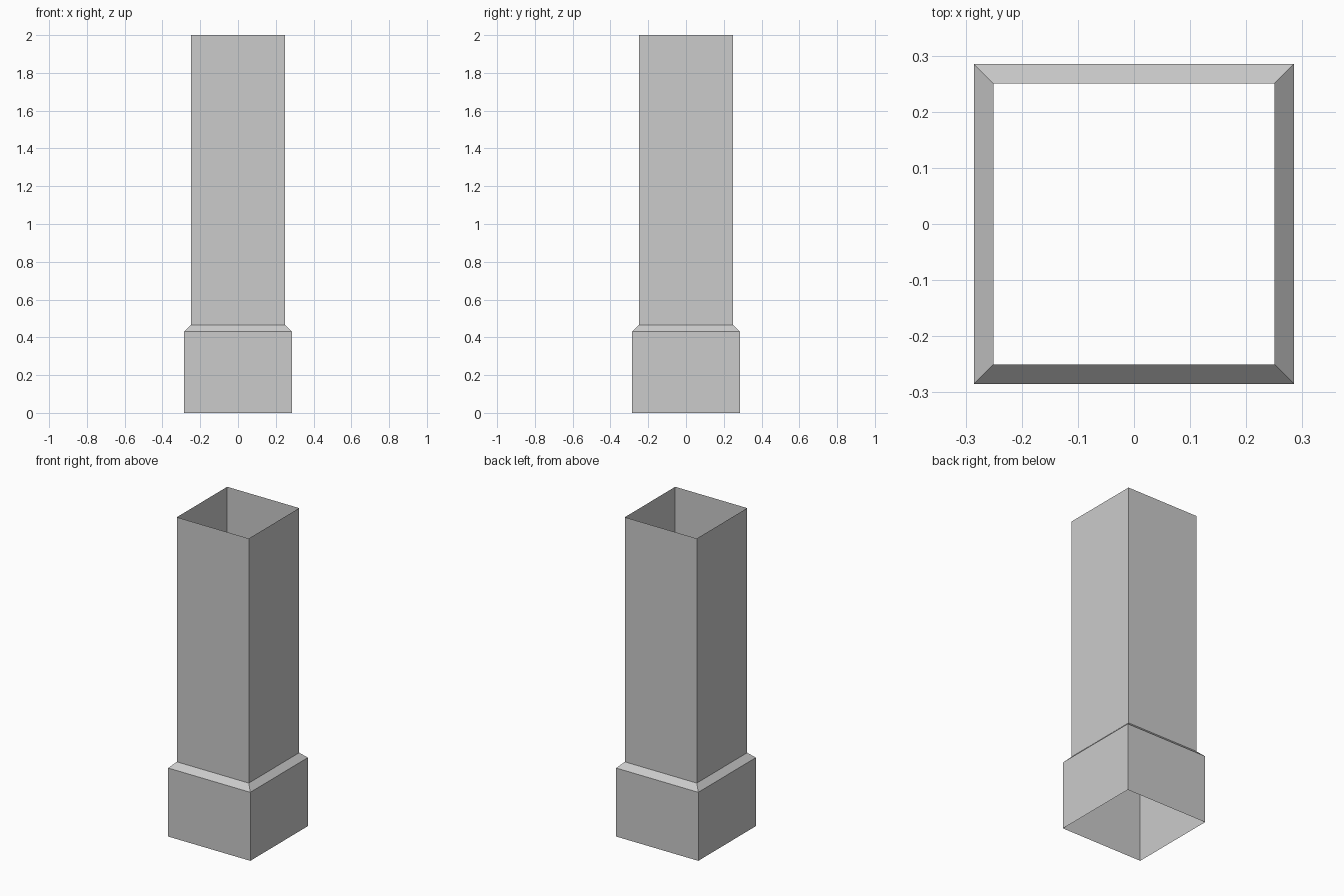
import bpy
import bmesh

if "Cube" in bpy.data.objects:
    bpy.data.objects.remove(bpy.data.objects["Cube"])

# Half-width and height of each square ring, from the ground up
PROFILE = [(0.285, 0.0), (0.285, 0.43), (0.25, 0.465), (0.25, 2.0)]
CORNERS = [(-1, -1), (1, -1), (1, 1), (-1, 1)]


def square_shell(name, profile):
    """Skin square rings into a thin shell, open at both ends."""
    bm = bmesh.new()
    rings = [[bm.verts.new((sx * r, sy * r, z)) for sx, sy in CORNERS]
             for r, z in profile]
    for low, high in zip(rings, rings[1:]):
        for i in range(4):
            j = (i + 1) % 4
            bm.faces.new((low[i], low[j], high[j], high[i]))
    mesh = bpy.data.meshes.new(name)
    bm.to_mesh(mesh)
    bm.free()
    obj = bpy.data.objects.new(name, mesh)
    bpy.context.collection.objects.link(obj)
    return obj


# Square pillar: wide plinth, chamfered ledge and tall shaft
square_shell("square_pillar", PROFILE)
